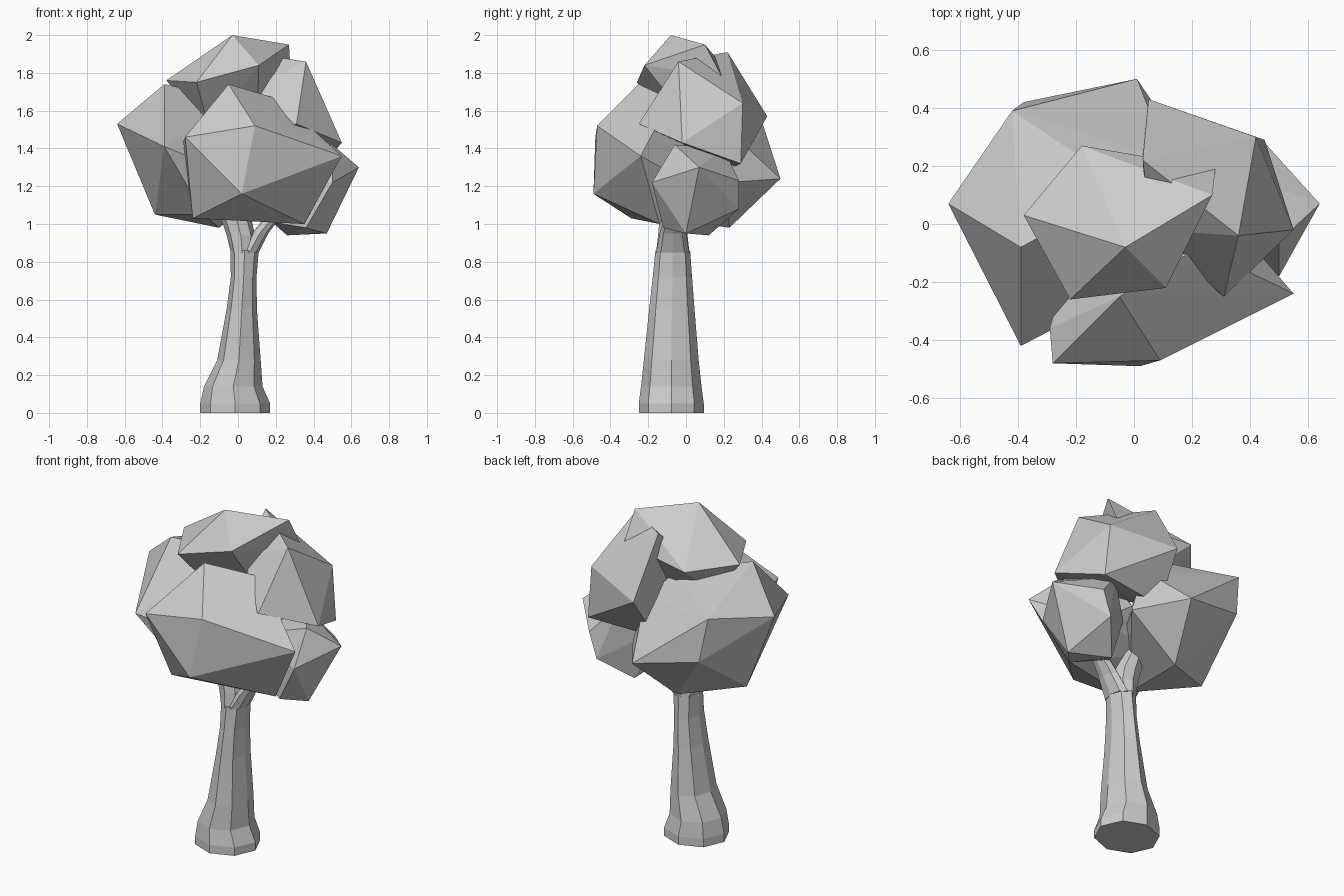
import bpy, bmesh, math

grey = bpy.data.materials.new("plain_grey")
grey.diffuse_color = (0.6, 0.6, 0.6, 1)


def finish(name, bm):
    bmesh.ops.recalc_face_normals(bm, faces=bm.faces)
    me = bpy.data.meshes.new(name)
    bm.to_mesh(me)
    bm.free()
    me.materials.append(grey)
    ob = bpy.data.objects.new(name, me)
    bpy.context.collection.objects.link(ob)
    return ob


def clump(name, points):
    """Faceted leaf clump: convex hull of a few corner points."""
    bm = bmesh.new()
    for p in points:
        bm.verts.new(p)
    res = bmesh.ops.convex_hull(bm, input=bm.verts)
    junk = {v for v in res["geom_interior"] + res["geom_unused"]
            if isinstance(v, bmesh.types.BMVert)}
    bmesh.ops.delete(bm, geom=list(junk), context='VERTS')
    finish(name, bm)


def limb(name, sections, sides=8):
    """Lofted limb through sections of (x, y, z, x radius, y radius)."""
    bm = bmesh.new()
    rings = []
    for x, y, z, rx, ry in sections:
        rings.append([bm.verts.new((x + rx * math.cos(2 * math.pi * i / sides),
                                    y + ry * math.sin(2 * math.pi * i / sides), z))
                      for i in range(sides)])
    for a, b in zip(rings, rings[1:]):
        for i in range(sides):
            j = (i + 1) % sides
            bm.faces.new((a[i], a[j], b[j], b[i]))
    bm.faces.new(rings[0])
    bm.faces.new(rings[-1])
    finish(name, bm)


# Trunk with flared foot, and the two forking branches
limb("trunk", [(-.015, -.078, 0, .185, .172), (-.015, -.078, .05, .185, .172),
               (-.025, -.078, .14, .155, .16), (.005, -.078, .28, .115, .145),
               (.02, -.075, .55, .08, .12), (.03, -.072, .72, .068, .104),
               (.035, -.07, .86, .075, .092)])
limb("left_branch", [(.022, -.07, .85, .06, .088), (.015, -.07, .94, .075, .078),
                     (-.01, -.07, 1.03, .08, .07), (-.06, -.04, 1.2, .05, .05)])
limb("right_branch", [(.06, -.07, .85, .05, .088), (.115, -.07, .95, .045, .07),
                      (.18, -.06, 1.03, .04, .055), (.28, -.02, 1.15, .035, .04)])

# Leaf clumps
clump("front_leaves", [
    (-.05, -.25, 1.74), (.09, -.47, 1.52), (-.28, -.48, 1.46), (.55, -.24, 1.36),
    (.02, -.49, 1.16), (-.24, -.29, 1.03), (.35, -.14, 1.0), (-.29, -.36, 1.44),
    (.22, -.08, 1.66), (-.2, -.02, 1.2), (.3, .05, 1.2), (.08, .08, 1.35)])
clump("left_leaves", [
    (-.64, .07, 1.53), (-.39, -.08, 1.74), (-.39, -.42, 1.41), (-.42, .39, 1.58),
    (-.38, .42, 1.32), (.01, .5, 1.24), (-.44, .05, 1.05), (-.1, .23, .98),
    (-.18, -.25, 1.05), (-.02, .12, 1.66), (.2, .22, 1.22), (.12, .22, 1.5),
    (-.12, -.28, 1.3)])
clump("right_upper_leaves", [
    (.36, -.04, 1.86), (.42, .3, 1.64), (.55, -.02, 1.43), (.45, .29, 1.32),
    (.05, .43, 1.57), (.31, -.25, 1.53), (.03, .22, 1.91), (.03, .25, 1.3),
    (.05, -.05, 1.45), (.06, -.02, 1.72)])
clump("top_leaves", [
    (-.03, -.08, 2.0), (.27, .1, 1.95), (-.38, .03, 1.76), (-.22, -.26, 1.75),
    (.11, -.22, 1.84), (.28, .19, 1.78), (-.18, .27, 1.75), (-.15, -.05, 1.5),
    (.1, .05, 1.5)])
clump("right_lower_leaves", [
    (.64, .07, 1.3), (.5, -.06, 1.42), (.45, .28, 1.23), (.4, .28, 1.08),
    (.47, 0, .95), (.26, .12, .94), (.5, -.18, 1.22), (.18, 0, 1.01),
    (.36, -.12, .98), (.3, .2, 1.4), (.12, .05, 1.25)])
